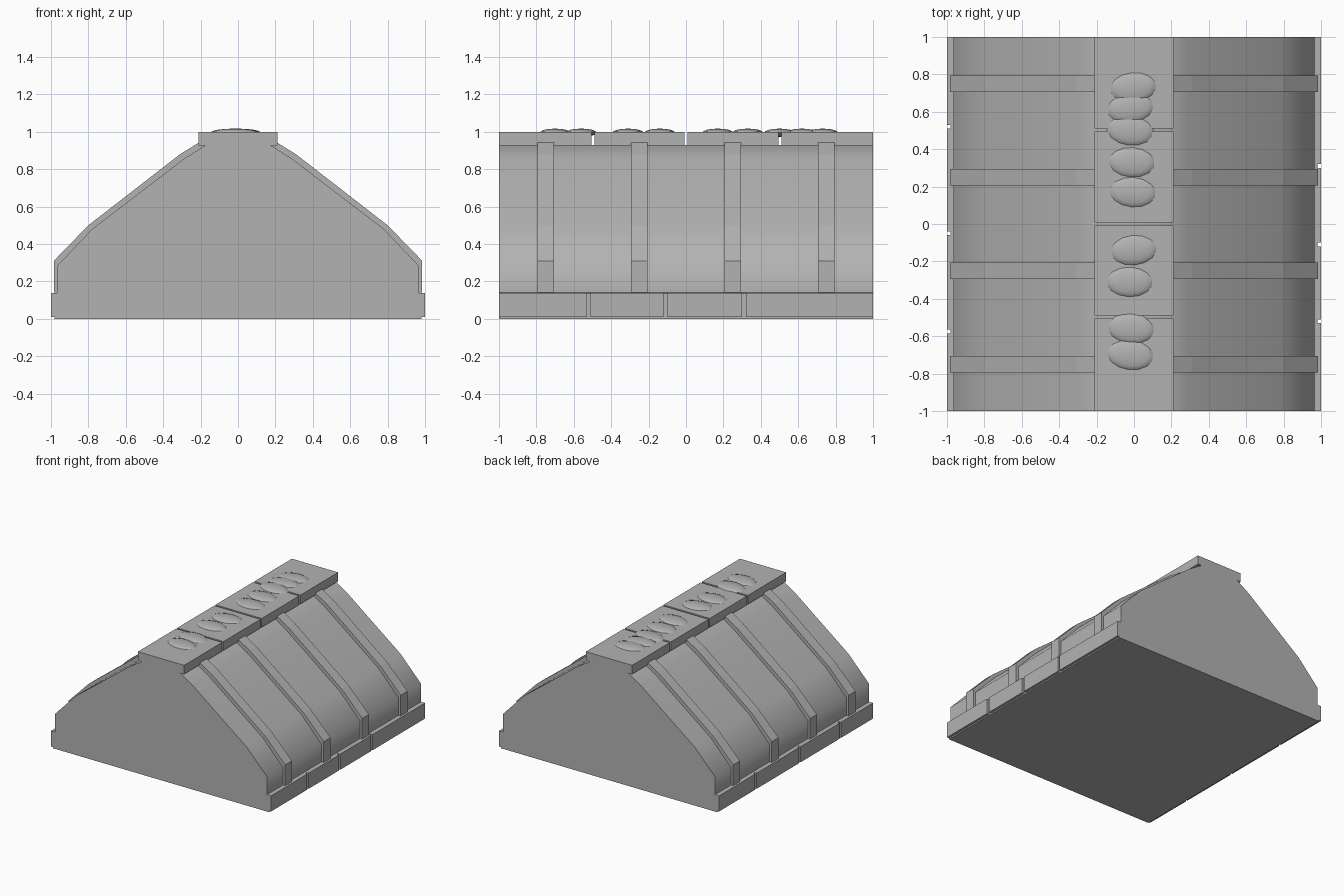
import bpy, bmesh, math, random
from mathutils import Matrix

if "Cube" in bpy.data.objects:
    bpy.data.objects.remove(bpy.data.objects["Cube"])

random.seed(4)

stone = bpy.data.materials.new("grey stone")
stone.diffuse_color = (0.45, 0.45, 0.45, 1)
stone.use_nodes = True
stone.node_tree.nodes["Principled BSDF"].inputs["Base Color"].default_value = stone.diffuse_color


def finish(name, bm, smooth=None):
    bmesh.ops.recalc_face_normals(bm, faces=bm.faces)
    me = bpy.data.meshes.new(name)
    bm.to_mesh(me)
    bm.free()
    me.materials.append(stone)
    ob = bpy.data.objects.new(name, me)
    bpy.context.collection.objects.link(ob)
    if smooth:
        bpy.ops.object.select_all(action='DESELECT')
        bpy.context.view_layer.objects.active = ob
        ob.select_set(True)
        bpy.ops.object.shade_smooth_by_angle(angle=math.radians(smooth))
    return ob


def extrude_profile(bm, pts, y0, y1):
    """Closed x-z profile swept along y."""
    a = [bm.verts.new((x, y0, z)) for x, z in pts]
    b = [bm.verts.new((x, y1, z)) for x, z in pts]
    n = len(pts)
    bm.faces.new(a)
    bm.faces.new(b[::-1])
    for i in range(n):
        j = (i + 1) % n
        bm.faces.new((a[i], b[i], b[j], a[j]))


def box(bm, x0, x1, y0, y1, z0, z1):
    extrude_profile(bm, [(x0, z0), (x1, z0), (x1, z1), (x0, z1)], y0, y1)


# Roof body with bowed sides
half = [(0.98, 0), (0.98, 0.135), (0.965, 0.14), (0.965, 0.285), (0.78, 0.48),
        (0.29, 0.855), (0.17, 0.93)]
bm = bmesh.new()
extrude_profile(bm, half + [(-x, z) for x, z in reversed(half)], -1, 1)
finish("roof_body", bm, 50)

# Raised ribs running down both slopes
outer = [(0.985, 0.14), (0.985, 0.31), (0.80, 0.50), (0.31, 0.88), (0.205, 0.945)]
inner = [(0.16, 0.92), (0.28, 0.845), (0.77, 0.47), (0.95, 0.28), (0.95, 0.14)]
bm = bmesh.new()
for side in (1, -1):
    for y in (-0.75, -0.25, 0.25, 0.75):
        extrude_profile(bm, [(side * x, z) for x, z in outer + inner], y - 0.044, y + 0.044)
finish("ribs", bm)

# Eave blocks, with joints at different places on each side
bm = bmesh.new()
for side, cuts in ((1, (-0.52, -0.11, 0.31)), (-1, (-0.575, -0.05, 0.52))):
    edges = [-1.01, *cuts, 1.01]
    for a, b in zip(edges, edges[1:]):
        box(bm, side * 0.95, side, a + 0.01, b - 0.01, 0.01, 0.138)
finish("eave_blocks", bm)

# Ridge cap slabs
bm = bmesh.new()
edges = [-1.008, -0.497, 0, 0.503, 1.008]
for a, b in zip(edges, edges[1:]):
    box(bm, -0.21, 0.21, a + 0.008, b - 0.008, 0.927, 1.0)
finish("ridge_cap", bm)

# Low rounded lumps along the ridge
bm = bmesh.new()
for y in (-0.70, -0.56, -0.31, -0.14, 0.17, 0.33, 0.50, 0.62, 0.73):
    m = (Matrix.Translation((random.uniform(-0.025, 0.0), y, 0.995))
         @ Matrix.Rotation(random.uniform(-0.15, 0.15), 4, 'Z')
         @ Matrix.Diagonal((0.128, 0.083, 0.022, 1)))
    bmesh.ops.create_uvsphere(bm, u_segments=14, v_segments=8, radius=1, matrix=m)
finish("ridge_lumps", bm, 60)
